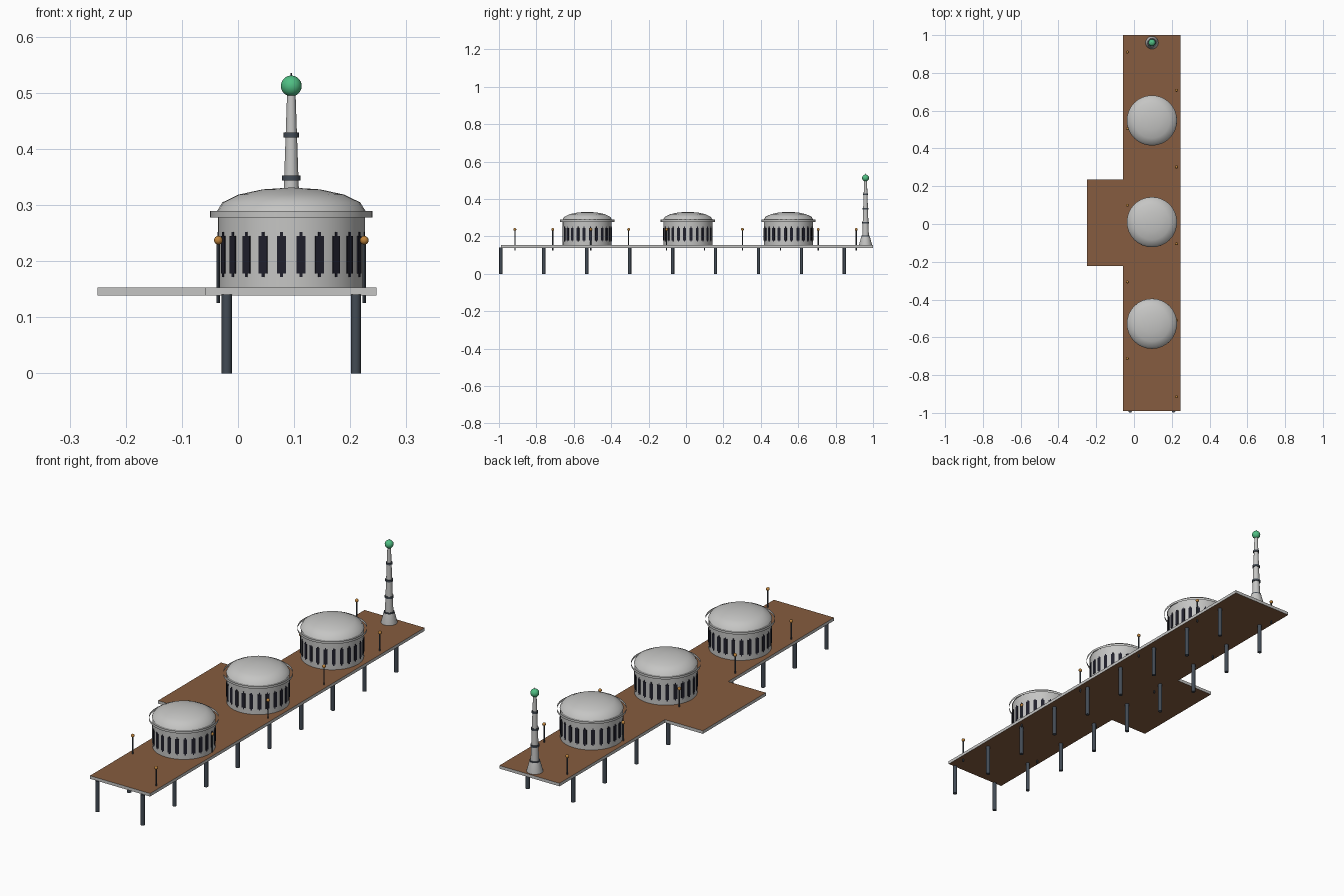
import bpy, bmesh, math
from mathutils import Matrix, Vector

if "Cube" in bpy.data.objects:
    bpy.data.objects.remove(bpy.data.objects["Cube"])


def material(name, rgb):
    m = bpy.data.materials.new(name)
    m.diffuse_color = (*rgb, 1)
    m.use_nodes = True
    m.node_tree.nodes["Principled BSDF"].inputs["Base Color"].default_value = m.diffuse_color
    return m


STONE = material("pale stone", (0.56, 0.56, 0.55))
WOOD = material("brown planks", (0.24, 0.108, 0.05))
IRON = material("slate iron", (0.055, 0.07, 0.09))
GLASS = material("dark glass", (0.014, 0.014, 0.025))
GREEN = material("green lamp", (0.08, 0.52, 0.23))
AMBER = material("amber lamp", (0.52, 0.23, 0.045))


def finish(name, bm, mats, smooth=True):
    me = bpy.data.meshes.new(name)
    bm.to_mesh(me)
    bm.free()
    ob = bpy.data.objects.new(name, me)
    bpy.context.collection.objects.link(ob)
    for m in mats:
        me.materials.append(m)
    if smooth:
        bpy.ops.object.select_all(action='DESELECT')
        ob.select_set(True)
        bpy.context.view_layer.objects.active = ob
        bpy.ops.object.shade_smooth_by_angle(angle=math.radians(35))
    return ob


def lathe(name, profile, centre, mat, segs=32):
    """Spin (radius, z) points round a vertical axis at centre."""
    bm = bmesh.new()
    vs = [bm.verts.new((r, 0, z)) for r, z in profile]
    es = [bm.edges.new(p) for p in zip(vs, vs[1:])]
    bmesh.ops.spin(bm, geom=vs + es, cent=(0, 0, 0), axis=(0, 0, 1),
                   angle=math.tau, steps=segs)
    bmesh.ops.remove_doubles(bm, verts=bm.verts[:], dist=1e-5)
    bmesh.ops.recalc_face_normals(bm, faces=bm.faces[:])
    bmesh.ops.translate(bm, verts=bm.verts[:], vec=(*centre, 0))
    return finish(name, bm, [mat])


def ball(name, loc, r, mat, u=16, v=10):
    bm = bmesh.new()
    bmesh.ops.create_uvsphere(bm, u_segments=u, v_segments=v, radius=r,
                              matrix=Matrix.Translation(loc))
    return finish(name, bm, [mat])


def rod(name, centre, r, z0, z1, mat, segs=12):
    return lathe(name, [(0, z0), (r, z0), (r, z1), (0, z1)], centre, mat, segs)


def slab(name, x0, x1, y0, y1, z0=0.139, z1=0.153):
    """Stone-edged slab with planked top and underside."""
    bm = bmesh.new()
    size = Matrix.Diagonal((x1 - x0, y1 - y0, z1 - z0, 1))
    mid = Matrix.Translation(((x0 + x1) / 2, (y0 + y1) / 2, (z0 + z1) / 2))
    bmesh.ops.create_cube(bm, size=1, matrix=mid @ size)
    bm.normal_update()
    for f in bm.faces:
        f.material_index = 1 if abs(f.normal.z) > 0.5 else 0
    return finish(name, bm, [STONE, WOOD], False)


# Pier deck and side landing
slab("main_deck", -0.058, 0.247, -0.99, 1.0)
slab("side_landing", -0.25, -0.058, -0.222, 0.235)

# Two rows of piles
for i in range(9):
    for x, side in ((-0.02, "left"), (0.21, "right")):
        rod(f"{side}_pile_{i}", (x, -0.99 + 0.2296 * i), 0.009, 0, 0.14, IRON)

# Three domed pavilions
CX, R = 0.095, 0.131
for i, cy in enumerate((-0.528, 0.01, 0.548)):
    c = (CX, cy)
    lathe(f"pavilion_wall_{i}", [(R, 0.15), (R, 0.288)], c, STONE, 48)
    lathe(f"cornice_band_{i}", [(0.145, 0.278), (0.145, 0.289)], c, STONE, 48)
    dome = [(0.133 * math.cos(a), 0.288 + 0.043 * math.sin(a))
            for a in (k * math.pi / 8 for k in range(4))] + [(0, 0.331)]
    lathe(f"dome_{i}", dome, c, STONE, 32)
    # Tall windows round the wall, as thin plates
    bm = bmesh.new()
    for k in range(24):
        turn = Matrix.Rotation(math.radians(7.5 + 15 * k), 4, 'Z')
        for w, h, d in ((0.016, 0.067, 0.003), (0.005, 0.08, 0.0025)):
            m = (Matrix.Translation((CX, cy, 0.2115)) @ turn
                 @ Matrix.Translation((R, 0, 0)) @ Matrix.Diagonal((d, w, h, 1)))
            bmesh.ops.create_cube(bm, size=1, matrix=m)
    finish(f"windows_{i}", bm, [GLASS], False)

# Lamp posts alternating between the two edges
for i in range(10):
    x = 0.225 if i % 2 == 0 else -0.035
    y = -0.915 + 0.2028 * i
    rod(f"lamp_post_{i}", (x, y), 0.003, 0.125, 0.235, IRON, 8)
    ball(f"lamp_globe_{i}", (x, y, 0.237), 0.0078, AMBER, 12, 8)

# Beacon tower at the far end
T = (CX, 0.96)
lathe("tower_base", [(0, 0.15), (0.034, 0.15), (0.034, 0.157), (0.023, 0.2), (0, 0.2)],
      T, STONE, 24)
lathe("tower_shaft", [(0.018, 0.195), (0.0075, 0.5), (0, 0.5)], T, STONE, 24)
for i, (z, r) in enumerate(((0.2, 0.022), (0.272, 0.019), (0.348, 0.0165), (0.425, 0.0135))):
    rod(f"tower_band_{i}", T, r, z - 0.0045, z + 0.0045, IRON, 24)
ball("beacon_globe", (*T, 0.512), 0.0185, GREEN, 24, 16)
rod("beacon_tip", T, 0.0015, 0.525, 0.535, IRON, 8)
